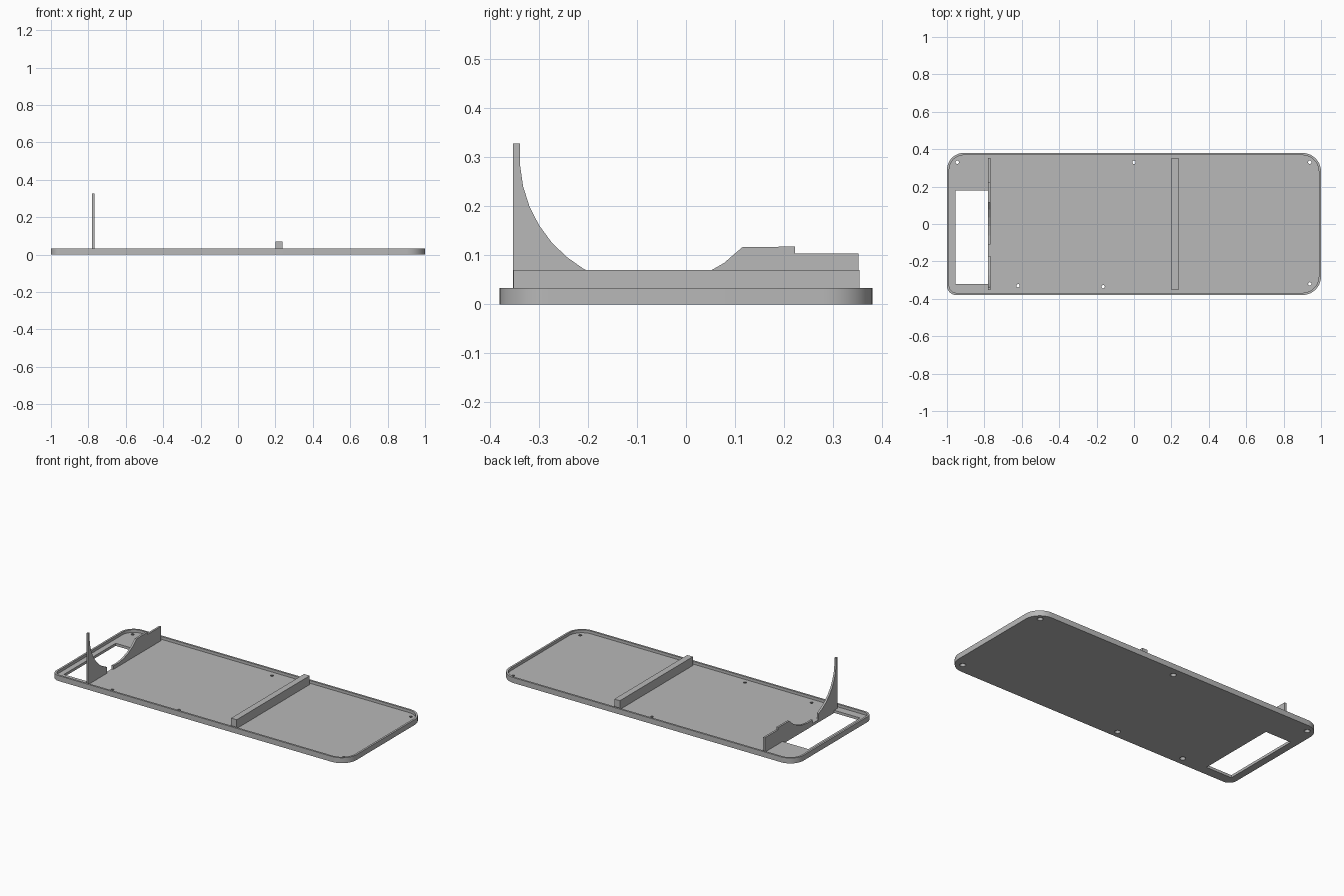
import bpy, bmesh, math
from mathutils import Vector

cube = bpy.data.objects.get("Cube")
if cube:
    bpy.data.objects.remove(cube, do_unlink=True)

grey = bpy.data.materials.new("plain grey")
grey.use_nodes = True
grey.diffuse_color = (0.48, 0.48, 0.48, 1)
grey.node_tree.nodes["Principled BSDF"].inputs["Base Color"].default_value = grey.diffuse_color


def finish(name, bm):
    bmesh.ops.recalc_face_normals(bm, faces=bm.faces)
    mesh = bpy.data.meshes.new(name)
    bm.to_mesh(mesh)
    bm.free()
    mesh.materials.append(grey)
    obj = bpy.data.objects.new(name, mesh)
    bpy.context.collection.objects.link(obj)
    return obj


def prism(name, points, direction):
    """Closed outline extruded along a direction."""
    bm = bmesh.new()
    face = bm.faces.new([bm.verts.new(p) for p in points])
    new = bmesh.ops.extrude_face_region(bm, geom=[face])["geom"]
    verts = [v for v in new if isinstance(v, bmesh.types.BMVert)]
    bmesh.ops.translate(bm, verts=verts, vec=Vector(direction))
    return finish(name, bm)


def box(name, x0, x1, y0, y1, z0, z1):
    return prism(name, [(x0, y0, z0), (x1, y0, z0), (x1, y1, z0), (x0, y1, z0)], (0, 0, z1 - z0))


def rounded_outline(inset, z):
    """Rounded rectangle with its own radius at each corner."""
    points = []
    corners = [(1, 1, 0.1), (-1, 1, 0.09), (-1, -1, 0.05), (1, -1, 0.1)]
    for i, (sx, sy, r) in enumerate(corners):
        cx, cy = sx * (1 - r), sy * (0.38 - r)
        for k in range(13):
            a = math.radians(90 * i + 7.5 * k)
            points.append((cx + (r - inset) * math.cos(a), cy + (r - inset) * math.sin(a), z))
    return points


def cut(obj, cutter):
    mod = obj.modifiers.new("cut", 'BOOLEAN')
    mod.operation, mod.solver, mod.object = 'DIFFERENCE', 'EXACT', cutter
    mesh = bpy.data.meshes.new_from_object(obj.evaluated_get(bpy.context.evaluated_depsgraph_get()))
    obj.modifiers.clear()
    obj.data = mesh
    bpy.data.objects.remove(cutter, do_unlink=True)


# Shallow tray with a raised rim
FLOOR, RIM = 0.016, 0.033
tray = prism("tray", rounded_outline(0, 0), (0, 0, RIM))
cut(tray, prism("pocket_cutter", rounded_outline(0.012, FLOOR), (0, 0, 0.1)))
cut(tray, box("window_cutter", -0.955, -0.78, -0.32, 0.18, -0.1, 0.1))

# Countersunk screw holes, wider underneath
for x, y in [(-0.945, 0.33), (0, 0.33), (0.94, 0.33), (0.94, -0.32), (-0.62, -0.33), (-0.165, -0.335)]:
    bm = bmesh.new()
    bmesh.ops.create_cone(bm, cap_ends=True, segments=16, radius1=0.018, radius2=0.008, depth=0.02)
    bmesh.ops.translate(bm, verts=bm.verts, vec=(x, y, 0.008))
    cut(tray, finish("hole_cutter", bm))

# Cross bar
box("cross_bar", 0.2, 0.238, -0.352, 0.354, FLOOR - 0.002, 0.07)

# Two cradle fins sharing one circular cut-out
CY, CZ, R = -0.075, 0.3, 0.264
X0, X1, BASE = -0.78, -0.768, FLOOR - 0.002


def arc(y0, y1, n):
    a0, a1 = (math.asin((y - CY) / R) for y in (y0, y1))
    angles = [a0 + (a1 - a0) * k / n for k in range(n + 1)]
    return [(CY + R * math.sin(a), CZ - R * math.cos(a)) for a in angles]


def fin(name, profile):
    prism(name, [(X0, y, z) for y, z in profile], (X1 - X0, 0, 0))


fin("front_fin", [(-0.17, BASE), (-0.353, BASE), (-0.353, 0.328), (-0.339, 0.328)] + arc(-0.3385, -0.17, 7))
fin("rear_fin", [(0.352, BASE), (-0.11, BASE)] + arc(-0.11, 0.115, 5)
    + [(0.222, 0.118), (0.222, 0.104), (0.352, 0.104)])

# Smooth only the rounded rim and hole walls
bpy.ops.object.select_all(action='DESELECT')
tray.select_set(True)
bpy.context.view_layer.objects.active = tray
bpy.ops.object.shade_smooth_by_angle(angle=math.radians(30))
